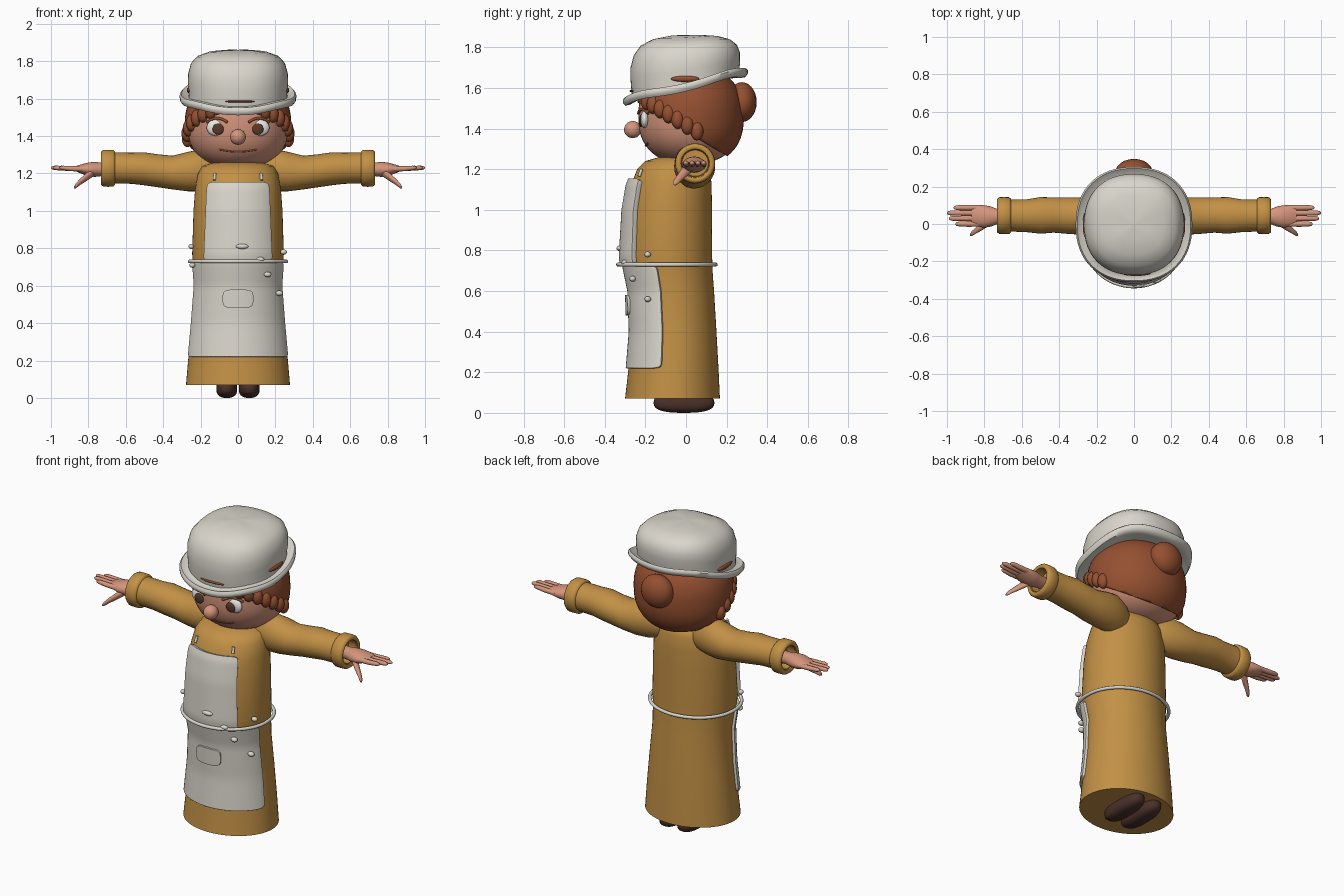
import bpy, bmesh
from math import sin, cos, pi, asin, sqrt, radians
from mathutils import Vector

cube = bpy.data.objects.get("Cube")
if cube:
    bpy.data.objects.remove(cube, do_unlink=True)


def material(name, rgb):
    m = bpy.data.materials.new(name)
    m.use_nodes = True
    m.diffuse_color = (*rgb, 1)
    shader = m.node_tree.nodes["Principled BSDF"]
    shader.inputs["Base Color"].default_value = (*rgb, 1)
    shader.inputs["Roughness"].default_value = 0.7
    return m


MUSTARD = material("mustard cloth", (0.54, 0.28, 0.06))
LINEN = material("off white linen", (0.70, 0.67, 0.60))
SKIN = material("skin", (0.66, 0.30, 0.20))
HAIR = material("red brown hair", (0.30, 0.08, 0.03))
BOOT = material("dark brown leather", (0.07, 0.03, 0.022))
WHITE = material("eye white", (0.85, 0.85, 0.82))
IRIS = material("brown iris", (0.10, 0.04, 0.02))


def power(v, e):
    return (1 if v >= 0 else -1) * abs(v) ** e


def finish(bm, name, mat, angle=50):
    bmesh.ops.recalc_face_normals(bm, faces=bm.faces)
    me = bpy.data.meshes.new(name)
    bm.to_mesh(me)
    bm.free()
    me.materials.append(mat)
    ob = bpy.data.objects.new(name, me)
    bpy.context.collection.objects.link(ob)
    bpy.ops.object.select_all(action="DESELECT")
    ob.select_set(True)
    bpy.context.view_layer.objects.active = ob
    bpy.ops.object.shade_smooth_by_angle(angle=radians(angle))
    return ob


def loft(rings, closed=True):
    """Skin a list of point rings; closed rings get end caps."""
    bm = bmesh.new()
    rows = [[bm.verts.new(p) for p in ring] for ring in rings]
    n = len(rows[0])
    for a, b in zip(rows, rows[1:]):
        for i in range(n if closed else n - 1):
            j = (i + 1) % n
            bm.faces.new((a[i], a[j], b[j], b[i]))
    if closed:
        bm.faces.new(rows[0])
        bm.faces.new(rows[-1])
    return bm


def blob_mesh(c, r, n=2.0, m=2.0, seg=32, rows=18):
    rings = []
    for k in range(rows + 1):
        t = (k / rows - 0.5) * pi * 0.985
        f, z = abs(cos(t)) ** (2 / n), power(sin(t), 2 / n)
        rings.append([(c[0] + r[0] * f * power(sin(2 * pi * i / seg), 2 / m),
                       c[1] - r[1] * f * power(cos(2 * pi * i / seg), 2 / m),
                       c[2] + r[2] * z) for i in range(seg)])
    return loft(rings)


def blob(name, c, r, mat, n=2.0, m=2.0, seg=24, rows=14):
    return finish(blob_mesh(c, r, n, m, seg, rows), name, mat)


def limb(name, side, rings, mat, seg=24):
    """Loft along x; each ring is x, y, z, y radius, z radius."""
    return finish(loft([[(side * x, y + ry * cos(2 * pi * i / seg), z + rz * sin(2 * pi * i / seg))
                         for i in range(seg)] for x, y, z, ry, rz in rings]), name, mat)


def tube(name, pts, radius, mat, cyclic=False):
    cu = bpy.data.curves.new(name, "CURVE")
    cu.dimensions = "3D"
    cu.bevel_depth, cu.bevel_resolution, cu.use_fill_caps = radius, 3, True
    sp = cu.splines.new("POLY")
    sp.points.add(len(pts) - 1)
    for p, co in zip(sp.points, pts):
        p.co = (*co, 1)
    sp.use_cyclic_u, sp.use_smooth = cyclic, True
    cu.materials.append(mat)
    ob = bpy.data.objects.new(name, cu)
    bpy.context.collection.objects.link(ob)


# Dress: height, half width, front y, back y
DRESS = [(.07, .278, -.30, .167), (.22, .265, -.283, .16), (.40, .248, -.268, .15),
         (.60, .232, -.275, .138), (.71, .24, -.298, .13), (.77, .245, -.305, .129),
         (1.0, .238, -.292, .128), (1.12, .229, -.272, .126), (1.20, .214, -.24, .12),
         (1.24, .19, -.20, .105), (1.26, .12, -.13, .06)]


def dress_point(a, z, off=0.0):
    """Point on the dress at angle a from the front."""
    for lo, hi in zip(DRESS, DRESS[1:]):
        if z <= hi[0]:
            break
    t = (z - lo[0]) / (hi[0] - lo[0])
    hx, yf, yb = (lo[i] + (hi[i] - lo[i]) * t for i in (1, 2, 3))
    return ((hx + off) * sin(a), (yf + yb) / 2 - ((yb - yf) / 2 + off) * cos(a), z)


def dress_angle(x, z):
    return asin(max(-1, min(1, x / dress_point(pi / 2, z)[0])))


finish(loft([[dress_point(2 * pi * i / 64, row[0]) for i in range(64)] for row in DRESS]),
       "dress", MUSTARD)


def panel(name, z0, z1, x0, width, off, thick, corner, rows=24, cols=24):
    """Cloth patch lying on the dress; width is a function of height."""
    grid = []
    for k in range(rows + 1):
        t = -cos(pi * k / rows) * 0.999
        z = z0 + (z1 - z0) * (t + 1) / 2
        w = width(z) * (1 - abs(t) ** corner) ** (1 / corner)
        a0, a1 = dress_angle(x0 - w, z), dress_angle(x0 + w, z)
        grid.append([dress_point(a0 + (a1 - a0) * i / cols, z, off) for i in range(cols + 1)])
    ob = finish(loft(grid, closed=False), name, LINEN)
    if sum((p.normal.y for p in ob.data.polygons)) > 0:
        ob.data.flip_normals()
    sol = ob.modifiers.new("thickness", "SOLIDIFY")
    sol.thickness, sol.offset = thick, -1
    bev = ob.modifiers.new("soft edge", "BEVEL")
    bev.width, bev.segments = 0.004, 2


# Apron, pocket, waist cord, buttons and strap ends
panel("apron_bib", .72, 1.155, 0, lambda z: .168 - .04 * (z - .72), .026, .035, 16)
panel("apron_skirt", .22, .725, 0, lambda z: .965 * dress_point(pi / 2, z)[0], .014, .02, 40)
panel("apron_pocket", .48, .58, 0, lambda z: .074, .026, .016, 4, 16, 12)
tube("waist_cord", [dress_point(2 * pi * i / 64, .73, .016 + .018 * max(0, cos(2 * pi * i / 64)))
                    for i in range(64)], .01, LINEN, True)
for x, z, r in [(.02, .81, .034), (.107, .74, .024), (.144, .66, .02), (.2, .56, .02),
                (.222, .78, .018), (-.228, .81, .014), (-.222, .71, .016)]:
    blob("apron_button", dress_point(dress_angle(x, z), z, .024), (r, .016, .014), LINEN)
for s in (1, -1):
    a = dress_angle(s * .12, 1.18)
    tube("strap_end", [dress_point(a, z, .01) for z in (1.165, 1.18, 1.2)], .008, LINEN)

# Head
HC, HR, HN = Vector((0, .02, 1.46)), Vector((.27, .255, .235)), 2.4
finish(blob_mesh(HC, HR, HN, 2, 48, 32), "head", SKIN)


def face_point(x, z, off=0.0):
    f = (1 - abs((z - HC.z) / HR.z) ** HN) ** (1 / HN)
    return (x, HC.y - HR.y * sqrt(f * f - (x / HR.x) ** 2) - off, z)


blob("nose", (0, -.262, 1.395), (.042, .043, .042), SKIN)
for s in (1, -1):
    blob("eye", face_point(s * .116, 1.445, -.008), (.052, .022, .044), WHITE)
    blob("iris", face_point(s * .106, 1.437, .009), (.03, .009, .03), IRIS)
    tube("eyebrow", [face_point(s * (.112 + .055 * t), 1.496 - .022 * t * t, .006)
                     for t in (-1, -.6, -.2, .2, .6, 1)], .007, HAIR)
tube("mouth", [face_point(.1 * t, 1.316 + .012 * t * t) for t in (-1, -.7, -.35, 0, .35, .7, 1)],
     .005, HAIR)

# Hair cap cut along a sloping hairline, with side locks and a bun
bm = blob_mesh(HC, (.285, .265, .245), HN, 2, 48, 32)
bmesh.ops.bisect_plane(bm, geom=bm.verts[:] + bm.edges[:] + bm.faces[:],
                       plane_co=(0, 0, 1.385), plane_no=(0, .6, 1), clear_inner=True)
hair = finish(bm, "hair", HAIR)
hair.modifiers.new("thickness", "SOLIDIFY").thickness = .02
for s in (1, -1):
    for deg in range(32, 100, 11):
        a = radians(deg)
        y = HC.y - .25 * cos(a)
        blob("hair_lock", (s * .272 * sin(a), y, 1.42 - .6 * y),
             (.031, .031, .046), HAIR, seg=16, rows=10)
    blob("hat_side_tuft", (s * .258, -.005, 1.645), (.016, .07, .016), HAIR)
blob("hat_front_tuft", (.01, -.262, 1.585), (.08, .016, .007), HAIR)
blob("hair_bun", (0, .275, 1.53), (.1, .073, .098), HAIR)

# Hat: x radius, y radius, height, forward tilt
HAT = [(.20, .20, 1.61, .22), (.27, .268, 1.592, .24), (.30, .295, 1.59, .24),
       (.311, .307, 1.605, .24), (.312, .308, 1.622, .24), (.303, .30, 1.632, .24),
       (.285, .282, 1.622, .24), (.264, .262, 1.622, .22), (.263, .265, 1.64, .21),
       (.268, .27, 1.69, .17), (.266, .27, 1.74, .13), (.252, .254, 1.79, .10),
       (.22, .22, 1.826, .07), (.16, .16, 1.849, .05), (.08, .08, 1.859, .03),
       (.01, .01, 1.861, .02)]
rings = []
for rx, ry, z, tilt in HAT:
    ring = []
    for i in range(64):
        a = 2 * pi * i / 64
        y = -.003 + ry * power(sin(a), .88)
        ring.append((rx * power(cos(a), .88), y, z + tilt * y - .03 * tilt * cos(4 * a)))
    rings.append(ring)
finish(loft(rings), "hat", LINEN)

# Sleeves, cuffs, hands and boots
for s in (1, -1):
    limb("sleeve", s, [(.08, .03, 1.20, .04, .05), (.13, .03, 1.21, .075, .09),
                       (.2, .035, 1.217, .093, .112), (.27, .042, 1.21, .1, .105),
                       (.35, .045, 1.205, .098, .09), (.43, .048, 1.215, .094, .088),
                       (.50, .046, 1.225, .098, .088), (.57, .044, 1.228, .088, .083),
                       (.66, .045, 1.23, .085, .083), (.72, .045, 1.23, .085, .085),
                       (.72, .045, 1.23, .068, .068), (.66, .045, 1.23, .064, .064)], MUSTARD, 32)
    limb("cuff", s, [(x, .045, 1.228, r, r) for x, r in
                     [(.655, .075), (.658, .09), (.668, .098), (.695, .099), (.72, .098),
                      (.731, .09), (.733, .08), (.728, .071), (.67, .066)]], MUSTARD, 32)
    limb("palm", s, [(.64, .042, 1.225, .034, .034), (.73, .04, 1.222, .04, .036),
                     (.765, .04, 1.222, .054, .04), (.80, .04, 1.222, .06, .037),
                     (.84, .045, 1.224, .057, .024), (.87, .048, 1.226, .045, .013)], SKIN)
    for y, tip in [(.0, .955), (.03, .99), (.059, 1.0), (.087, .965)]:
        limb("finger", s, [(.82, y, 1.224, .014, .014), (.89, y, 1.226, .015, .014),
                           (tip - .02, y, 1.23, .013, .012), (tip - .006, y, 1.23, .009, .008),
                           (tip, y, 1.23, .003, .003)], SKIN, 14)
    limb("thumb", s, [(.77, .02, 1.212, .025, .025), (.81, -.01, 1.182, .022, .022),
                      (.85, -.038, 1.15, .016, .016), (.868, -.052, 1.133, .013, .013),
                      (.876, -.058, 1.126, .005, .005)], SKIN, 16)
    blob("boot", (s * .06, -.01, .05), (.056, .15, .05), BOOT, n=2.6, m=2.6)
